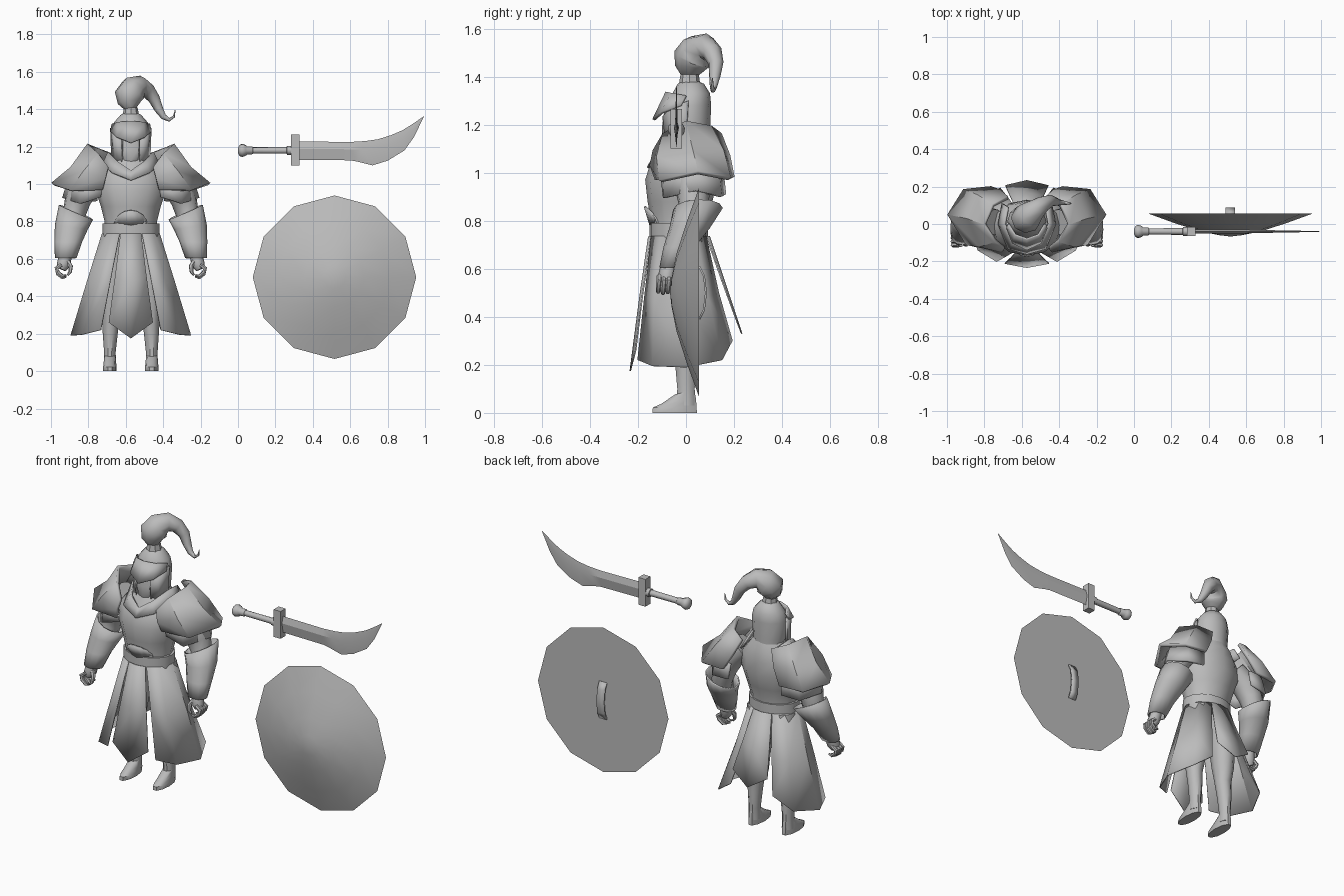
import bpy, bmesh, math
from mathutils import Vector, Quaternion

CX = -0.573  # centre line of the figure
grey = bpy.data.materials.new("plain_grey")
grey.diffuse_color = (0.5, 0.5, 0.5, 1)


def finish(name, bm, angle=40, thick=0):
    bmesh.ops.recalc_face_normals(bm, faces=bm.faces)
    me = bpy.data.meshes.new(name)
    bm.to_mesh(me)
    bm.free()
    me.materials.append(grey)
    ob = bpy.data.objects.new(name, me)
    bpy.context.collection.objects.link(ob)
    if thick:
        m = ob.modifiers.new("thickness", 'SOLIDIFY')
        m.thickness = thick
        m.offset = 0
    bpy.ops.object.select_all(action='DESELECT')
    ob.select_set(True)
    bpy.context.view_layer.objects.active = ob
    bpy.ops.object.shade_smooth_by_angle(angle=math.radians(angle))
    return ob


def loft(name, rows, closed=True, caps=True, angle=40, thick=0, ox=0.0, s=1):
    """Skin rows of points; s mirrors in x, ox shifts in x."""
    bm = bmesh.new()
    vs = [[bm.verts.new((ox + s * p[0], p[1], p[2])) for p in r] for r in rows]
    n = len(rows[0])
    for a, b in zip(vs, vs[1:]):
        for i in range(n if closed else n - 1):
            j = (i + 1) % n
            bm.faces.new((a[i], a[j], b[j], b[i]))
    if closed and caps:
        bm.faces.new(vs[0])
        bm.faces.new(vs[-1])
    return finish(name, bm, angle, thick)


def ring(cx, cy, z, rx, ry, n=12, tilt_x=0, tilt_y=0):
    out = []
    for i in range(n):
        a = 2 * math.pi * i / n
        c, d = math.cos(a), math.sin(a)
        out.append((cx + rx * c, cy + ry * d, z + tilt_x * c + tilt_y * d))
    return out


def tube(name, path, n=8, ox=0.0, s=1, angle=50):
    """Round tube through (x, y, z, radius) points."""
    pts = [Vector(p[:3]) for p in path]
    rows, prev, side = [], None, None
    for i, p in enumerate(pts):
        t = (pts[min(i + 1, len(pts) - 1)] - pts[max(i - 1, 0)]).normalized()
        side = t.orthogonal().normalized() if prev is None else prev.rotation_difference(t) @ side
        prev = t
        rows.append([p + Quaternion(t, 2 * math.pi * k / n) @ side * path[i][3] for k in range(n)])
    return loft(name, rows, angle=angle, ox=ox, s=s)


def mirror_row(half):
    """Row from the +x side through the centre point to the -x side."""
    return half + [(-x, y, z) for x, y, z in reversed(half[:-1])]


def box(name, lo, hi):
    rows = [[(lo[0], lo[1], z), (hi[0], lo[1], z), (hi[0], hi[1], z), (lo[0], hi[1], z)]
            for z in (lo[2], hi[2])]
    return loft(name, rows)


# ---- torso, belt and head ----
loft("torso", [ring(0, -.03, .72, .145, .115), ring(0, -.03, .80, .14, .115),
               ring(0, -.025, .88, .16, .135), ring(0, -.02, .97, .19, .15),
               ring(0, -.01, 1.05, .185, .135), ring(0, .01, 1.11, .13, .11),
               ring(0, .01, 1.17, .085, .085)], ox=CX)
loft("belt", [ring(0, -.03, .72, .152, .122, 16), ring(0, -.03, .79, .152, .122, 16)], ox=CX)
# rounded plate above the belt
arch = [(math.cos(math.pi * i / 8), math.sin(math.pi * i / 8)) for i in range(9)]
loft("belly_plate", [[(.09 * c, -.148 + .05 * abs(c) ** 2, .78) for c, d in arch],
                     [(.09 * c, -.172 + .055 * abs(c) ** 2, .78 + .08 * d) for c, d in arch]],
     closed=False, thick=.008, ox=CX)
loft("helmet", [ring(0, .02, 1.10, .085, .085), ring(0, .015, 1.18, .098, .085),
                ring(0, .015, 1.28, .104, .09), ring(0, .022, 1.33, .09, .078),
                ring(0, .02, 1.37, .055, .055), ring(0, .018, 1.38, .036, .036)], ox=CX)
loft("plume_socket", [ring(0, .015, 1.37, .044, .044, 8), ring(0, .015, 1.41, .036, .038, 8)], ox=CX)
tube("plume", [(0, .01, 1.40, .03), (-.008, .015, 1.435, .062), (-.008, .025, 1.475, .08),
               (.012, .045, 1.505, .075), (.05, .08, 1.525, .055), (.09, .11, 1.50, .042),
               (.125, .125, 1.455, .032), (.15, .12, 1.40, .024), (.175, .115, 1.36, .016),
               (.205, .112, 1.343, .01), (.23, .11, 1.36, .006), (.237, .11, 1.395, .002)], ox=CX)
loft("face", [ring(0, -.05, 1.09, .025, .03, 8), ring(0, -.055, 1.13, .05, .045, 8),
              ring(0, -.05, 1.19, .06, .05, 8), ring(0, -.04, 1.26, .06, .05, 8)], ox=CX)
loft("visor", [mirror_row([(.098, 0, 1.32), (.062, -.058, 1.33), (0, -.08, 1.335)]),
               mirror_row([(.106, -.02, 1.28), (.075, -.10, 1.25), (0, -.135, 1.22)])],
     closed=False, thick=.012, angle=30, ox=CX)
loft("collar", [mirror_row([(.10, .09, 1.15), (.118, 0, 1.17), (.07, -.10, 1.12), (0, -.13, 1.07)]),
                mirror_row([(.13, .11, 1.09), (.15, 0, 1.10), (.10, -.13, 1.06), (0, -.158, 1.02)])],
     closed=False, thick=.012, angle=30, ox=CX)

# ---- hanging cloth at front and back ----
loft("front_tabard", [mirror_row([(.055, -.145, .735), (0, -.155, .735)]),
                      mirror_row([(.085, -.18, .50), (0, -.192, .48)]),
                      mirror_row([(.118, -.21, .26), (0, -.232, .175)])],
     closed=False, thick=.006, ox=CX)
loft("back_tabard", [mirror_row([(.06, .085, .735), (0, .097, .735)]),
                     mirror_row([(.09, .15, .55), (0, .165, .53)]),
                     mirror_row([(.115, .205, .40), (0, .232, .33)])],
     closed=False, thick=.006, ox=CX)

# ---- paired parts ----
for side, s in (("left", 1), ("right", -1)):
    def part(name, rows, **kw):
        return loft(side + "_" + name, rows, ox=CX, s=s, **kw)

    def limb(name, path, n=8):
        return tube(side + "_" + name, path, n, CX, s)

    # skirt panel wrapping the hip
    part("skirt_panel", [
        [(.06, -.143, .735), (.12, -.105, .735), (.152, -.03, .735), (.12, .045, .735), (.06, .083, .735)],
        [(.11, -.172, .48), (.185, -.13, .47), (.235, -.01, .47), (.18, .09, .48), (.095, .135, .50)],
        [(.16, -.20, .22), (.26, -.14, .195), (.32, .0, .19), (.25, .15, .22), (.14, .192, .30)]],
        closed=False, thick=.006)
    # shoulder plates
    part("pauldron", [
        [(.12, -.13, 1.09), (.17, -.09, 1.16), (.225, 0, 1.21), (.18, .10, 1.19), (.10, .14, 1.16)],
        [(.135, -.142, 1.03), (.25, -.115, 1.065), (.315, .03, 1.085), (.26, .15, 1.09), (.14, .175, 1.07)],
        [(.15, -.12, .97), (.32, -.105, .965), (.418, .05, 1.0), (.335, .18, .975), (.19, .193, .98)]],
        closed=False, thick=.02)
    part("lower_pauldron", [
        [(.15, -.10, 1.0), (.26, -.085, 1.01), (.33, .04, 1.02), (.27, .13, 1.01), (.17, .15, 1.0)],
        [(.16, -.09, .93), (.27, -.09, .895), (.36, .04, .925), (.29, .145, .90), (.18, .16, .91)]],
        closed=False, thick=.015)
    part("cheek_guard", [
        [(.106, .01, 1.30), (.085, -.06, 1.27), (.05, -.095, 1.235)],
        [(.10, 0, 1.13), (.08, -.06, 1.12), (.045, -.08, 1.10)]],
        closed=False, thick=.01, angle=30)
    # arm, bracer and hand
    limb("upper_arm", [(.17, .01, 1.06, .07), (.25, .02, .99, .08), (.285, .03, .91, .07),
                       (.305, .035, .83, .06), (.32, 0, .75, .055)], 10)
    part("bracer", [ring(.293, .05, .85, .088, .10, 12, .038, .005),
                    ring(.318, .015, .77, .084, .08, 12, .012),
                    ring(.335, -.03, .69, .07, .06, 12),
                    ring(.348, -.065, .605, .054, .042, 12, .0)], caps=False, thick=.008)
    limb("palm", [(.348, -.06, .65, .03), (.352, -.072, .605, .035), (.36, -.08, .57, .036),
                  (.372, -.082, .545, .025)])
    for i in range(4):
        y = -.112 + .02 * i
        d = .012 * abs(i - 1.2) / 1.8
        limb("finger_%d" % (i + 1), [(.37, y, .57, .011), (.397, y, .55, .012), (.39, y - .003, .518 + d, .011),
                                     (.365, y - .004, .497 + d, .009), (.345, y - .004, .503 + d, .005)], 6)
    limb("thumb", [(.34, -.09, .59, .014), (.322, -.105, .56, .013), (.325, -.112, .53, .01),
                   (.338, -.112, .512, .005)], 6)
    # leg and foot
    part("leg", [ring(.08, -.01, .73, .07, .08, 10), ring(.095, -.005, .55, .075, .085, 10),
                 ring(.105, -.01, .40, .062, .07, 10), ring(.108, -.012, .30, .048, .05, 10),
                 ring(.11, -.002, .20, .04, .045, 10), ring(.112, 0, .10, .031, .038, 10),
                 ring(.112, 0, .03, .033, .042, 10)])
    part("foot", [ring(.112, -.047, 0, .036, .097, 10), ring(.112, -.047, .022, .036, .096, 10),
                  ring(.112, -.03, .05, .033, .075, 10, 0, .012),
                  ring(.112, -.005, .085, .03, .042, 10, 0, .008)])

# ---- sword ----
SY, SZ = -.04, 1.18
tube("sword_grip", [(x, SY, SZ, r) for x, r in ((.03, .017), (.06, .017), (.26, .018), (.262, .024), (.285, .024))], 10)
tube("sword_pommel", [(x, SY, SZ, r) for x, r in
                      ((.0, .014), (.008, .03), (.022, .036), (.04, .03), (.05, .022), (.075, .022), (.08, .017))], 10)
box("sword_guard", (.283, SY - .024, 1.10), (.33, SY + .024, 1.265))
# blade sections: x and z of the back, then x and z of the cutting edge
sections = [(.325, 1.228, .325, 1.13), (.60, 1.225, .60, 1.127), (.68, 1.23, .64, 1.12),
            (.75, 1.24, .72, 1.10), (.82, 1.262, .80, 1.125), (.88, 1.288, .89, 1.18),
            (.935, 1.322, .94, 1.25), (.992, 1.362, .994, 1.36)]
rows = []
for i, (xa, za, xb, zb) in enumerate(sections):
    t = .011 * (1 - i / 8)
    xm, zm = xa * .6 + xb * .4, za * .6 + zb * .4
    rows.append([(xa, SY, za), (xm, SY - t, zm), (xb, SY, zb), (xm, SY + t, zm)])
loft("sword_blade", rows, angle=20)

# ---- shield: twelve-sided dish with a flat back ----
bm = bmesh.new()
last = None
for r, y in ((.437, .055), (.30, .005), (.16, -.04), (.06, -.06)):
    cur = [bm.verts.new((.516 + r * math.cos(math.pi * i / 6), y, .502 + r * math.sin(math.pi * i / 6)))
           for i in range(12)]
    if last:
        for i in range(12):
            bm.faces.new((last[i], last[(i + 1) % 12], cur[(i + 1) % 12], cur[i]))
    else:
        bm.faces.new(cur)
    last = cur
tip = bm.verts.new((.516, -.067, .502))
for i in range(12):
    bm.faces.new((last[i], last[(i + 1) % 12], tip))
finish("shield", bm, 30)
# arched strap on the back of the shield
arc = [(.055, .39), (.075, .43), (.083, .50), (.075, .57), (.055, .61)]
loft("shield_handle", [[(.49, y, z) for y, z in arc], [(.54, y, z) for y, z in arc]],
     closed=False, thick=.008)
